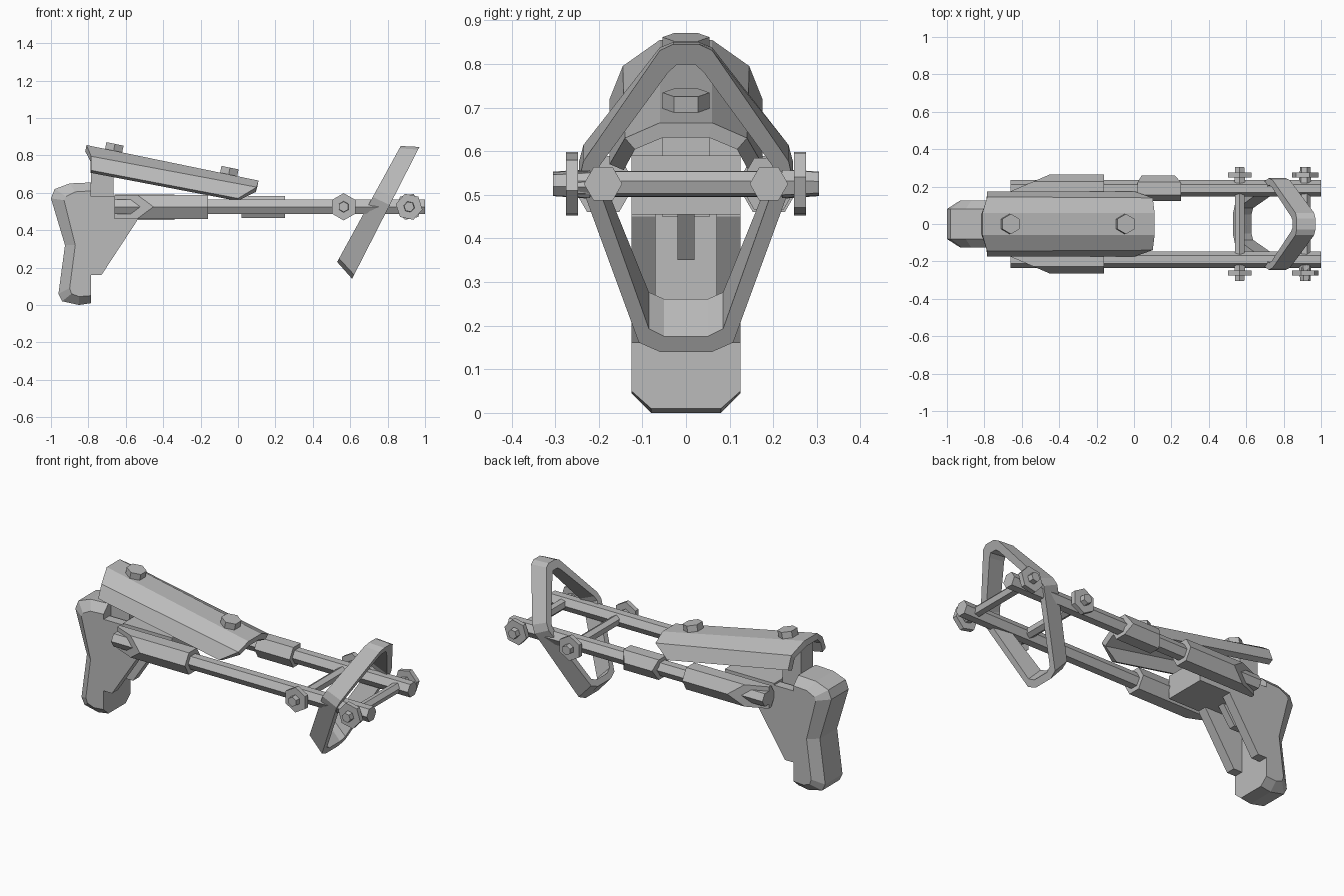
import bpy, bmesh, math
from mathutils import Matrix, Vector

cube = bpy.data.objects.get("Cube")
if cube:
    bpy.data.objects.remove(cube, do_unlink=True)

grey = bpy.data.materials.new("plain_grey")
grey.use_nodes = True
colour = (0.5, 0.5, 0.5, 1)
grey.diffuse_color = colour
grey.node_tree.nodes["Principled BSDF"].inputs["Base Color"].default_value = colour


def finish(name, bm):
    bmesh.ops.recalc_face_normals(bm, faces=bm.faces)
    mesh = bpy.data.meshes.new(name)
    bm.to_mesh(mesh)
    bm.free()
    mesh.materials.append(grey)
    obj = bpy.data.objects.new(name, mesh)
    bpy.context.collection.objects.link(obj)
    return obj


def loft(name, rings, wrap=False, closed=True):
    """Skin rings of points; wrap joins the last ring to the first, else caps."""
    bm = bmesh.new()
    rows = [[bm.verts.new(p) for p in ring] for ring in rings]
    n = len(rows[0])
    pairs = list(zip(rows, rows[1:])) + ([(rows[-1], rows[0])] if wrap else [])
    for a, b in pairs:
        for i in range(n if closed else n - 1):
            j = (i + 1) % n
            bm.faces.new((a[i], a[j], b[j], b[i]))
    if closed and not wrap:
        bm.faces.new(rows[0])
        bm.faces.new(rows[-1])
    return finish(name, bm)


def plate(name, profile, y0, y1):
    """Side profile in x, z extruded across y."""
    return loft(name, [[(x, y, z) for x, z in profile] for y in (y0, y1)])


def box(name, x0, x1, y0, y1, z0, z1):
    return plate(name, [(x0, z0), (x1, z0), (x1, z1), (x0, z1)], y0, y1)


def hexbar(name, a, b, r, turn=0, r_end=None):
    """Six-sided bar from a to b."""
    a, b = Vector(a), Vector(b)
    d = (b - a).normalized()
    u = Vector((0, 1, 0)) if abs(d.y) < 0.5 else Vector((0, 0, 1))
    u = (u - d * u.dot(d)).normalized()
    v = d.cross(u)
    def ring(c, rad):
        angles = [math.radians(turn + 60 * k) for k in range(6)]
        return [c + (u * math.cos(t) + v * math.sin(t)) * rad for t in angles]
    return loft(name, [ring(a, r), ring(b, r_end or r)])


# Butt pad: side profile with chamfered flanks
pad = [(-0.785, 0.655), (-0.90, 0.65), (-0.98, 0.62), (-1.0, 0.57),
       (-0.925, 0.32), (-0.96, 0.06), (-0.94, 0.02), (-0.85, 0.0), (-0.785, 0.01)]
flank = [(-0.785, 0.61), (-0.87, 0.605), (-0.92, 0.58), (-0.93, 0.56),
         (-0.87, 0.32), (-0.90, 0.09), (-0.89, 0.06), (-0.85, 0.045), (-0.785, 0.05)]
loft("butt_pad", [[(x, y, z) for x, z in shape] for y, shape in
                  ((-0.125, flank), (-0.08, pad), (0.08, pad), (0.125, flank))])

# Support behind the rods: two side ribs, a thin web, centre block and post
rib = [(-0.785, 0.16), (-0.73, 0.16), (-0.54, 0.45), (-0.54, 0.58), (-0.785, 0.58)]
for side, s in (("left", 1), ("right", -1)):
    plate(side + "_rib", rib, 0.07 * s, 0.125 * s)
plate("centre_web", [(-0.785, 0.35), (-0.66, 0.35), (-0.58, 0.46), (-0.785, 0.5)], -0.02, 0.02)
box("centre_block", -0.66, -0.34, -0.125, 0.125, 0.455, 0.59)
box("cheek_post", -0.785, -0.665, -0.055, 0.055, 0.45, 0.81)

# Rods and their tapered rear housings
ROD_Y, ROD_Z = 0.19, 0.525
for side, s in (("left", 1), ("right", -1)):
    y = ROD_Y * s
    hexbar(side + "_rod", (-0.66, y, ROD_Z), (1, y, ROD_Z), 0.044)
    housing = hexbar(side + "_housing", (-0.66, y, ROD_Z), (-0.16, y, ROD_Z), 0.074)
    bm = bmesh.new()
    bm.from_mesh(housing.data)
    cut = bmesh.ops.bisect_plane(bm, geom=bm.verts[:] + bm.edges[:] + bm.faces[:],
                                 plane_co=(-0.66, 0.175 * s, ROD_Z),
                                 plane_no=(-0.09, 0.21 * s, 0), clear_outer=True)
    bmesh.ops.holes_fill(bm, edges=[e for e in bm.edges if e.is_boundary])
    bmesh.ops.recalc_face_normals(bm, faces=bm.faces)
    bm.to_mesh(housing.data)
    bm.free()

# Clamp sleeve on the left rod only, with slanted ends
sleeve = hexbar("rod_sleeve", (0.02, ROD_Y, ROD_Z), (0.25, ROD_Y, ROD_Z), 0.068)
for v in sleeve.data.vertices:
    if v.co.y > ROD_Y + 0.05:
        v.co.x += 0.02 if v.co.x < 0.1 else -0.03

# Sloping cheek rest, an open shell
half_rear = [(-0.785, 0.175, 0.72), (-0.785, 0.145, 0.795), (-0.81, 0.06, 0.855)]
half_front = [(0.0, 0.175, 0.57), (0.1, 0.14, 0.63), (0.11, 0.06, 0.665)]


def arch(half):
    return half + [(x, -y, z) for x, y, z in reversed(half)]


rest = loft("cheek_rest", [arch(half_rear), arch(half_front)], closed=False)
bm = bmesh.new()
bm.from_mesh(rest.data)
top = max(bm.faces, key=lambda f: abs(f.normal.z))
if top.normal.z < 0:
    bmesh.ops.reverse_faces(bm, faces=bm.faces)
bm.to_mesh(rest.data)
bm.free()
shell = rest.modifiers.new("thickness", "SOLIDIFY")
shell.thickness = 0.035
shell.offset = -1

# Cheek rest bolts, square to the slope
tilt = Matrix.Rotation(math.atan(0.19 / 0.92), 3, "Y")
up = tilt @ Vector((0, 0, 1))
for name, x in (("rear_bolt", -0.665), ("front_bolt", -0.05)):
    base = Vector((x, 0, 0.855 - (x + 0.81) * 0.19 / 0.92))
    hexbar(name, base - up * 0.02, base + up * 0.037, 0.054)

# Tilted shoulder loop: (half width, position along the slope)
outer = [(0.06, 0), (0.108, 0.03), (0.245, 0.56), (0.235, 0.62), (0.06, 0.98), (0.03, 1)]
inner = [(0.05, 0.05), (0.085, 0.075), (0.208, 0.565), (0.198, 0.605), (0.04, 0.91), (0.02, 0.935)]


def loop(half, x, z, dx, dz):
    full = half + [(-y, t) for y, t in reversed(half)]
    return [(x + dx * t, y, z + dz * t) for y, t in full]


back, front = (0.53, 0.23, 0.34, 0.62), (0.61, 0.14, 0.36, 0.705)
loft("shoulder_loop", [loop(outer, *back), loop(outer, *front),
                       loop(inner, *front), loop(inner, *back)], wrap=True)

# Cross bolts joining the rods, with nuts and end studs
for label, x, turn in (("rear", 0.565, 0), ("front", 0.915, 18)):
    hexbar(label + "_cross_bar", (x, -0.27, ROD_Z), (x, 0.27, ROD_Z), 0.03, turn)
    for side, s in (("left", 1), ("right", -1)):
        hexbar(f"{label}_{side}_nut", (x, 0.248 * s, ROD_Z), (x, 0.275 * s, ROD_Z), 0.073, turn)
        hexbar(f"{label}_{side}_stud", (x, 0.22 * s, ROD_Z), (x, 0.305 * s, ROD_Z), 0.034, turn, 0.028)
